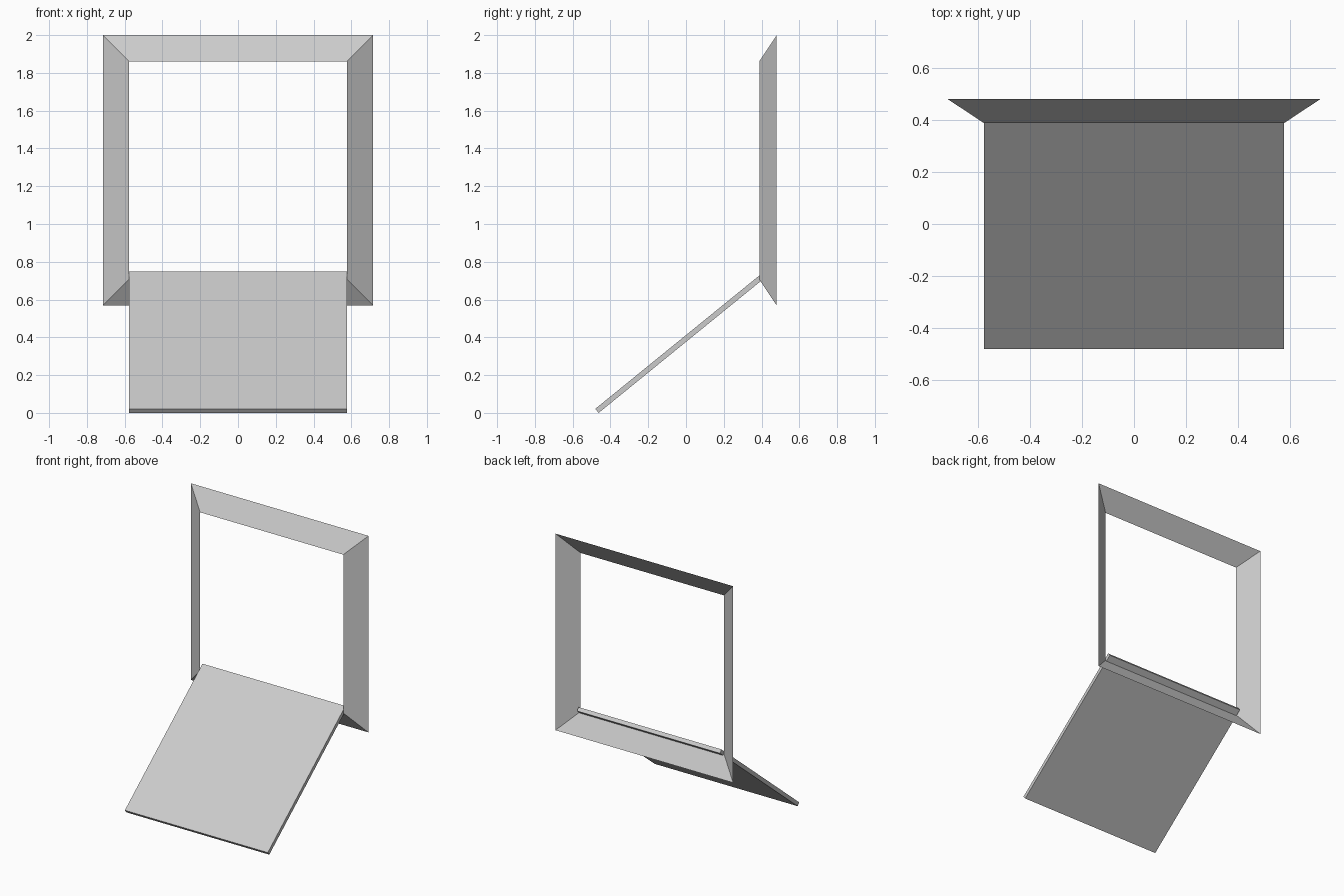
import bpy, bmesh
from math import radians, cos, sin
from mathutils import Matrix

if "Cube" in bpy.data.objects:
    bpy.data.objects.remove(bpy.data.objects["Cube"])

def finish(bm, name):
    mesh = bpy.data.meshes.new(name)
    bm.to_mesh(mesh)
    bm.free()
    obj = bpy.data.objects.new(name, mesh)
    bpy.context.collection.objects.link(obj)
    return obj

# Flared thin-sheet frame: small square in front, larger square behind
def square(bm, half, y, zc):
    return [bm.verts.new((sx * half, y, zc + sz * half))
            for sx, sz in ((-1, -1), (1, -1), (1, 1), (-1, 1))]

bm = bmesh.new()
inner = square(bm, 0.577, 0.388, 1.284)
outer = square(bm, 0.716, 0.48, 1.284)
for i in range(4):
    j = (i + 1) % 4
    bm.faces.new((inner[i], inner[j], outer[j], outer[i]))
finish(bm, "flared_frame")

# Thin square flap, hinged at the lower edge and sloping to the ground
size, thick, tilt = 1.152, 0.028, radians(39.1)
bm = bmesh.new()
bmesh.ops.create_cube(bm, size=1, matrix=Matrix.Diagonal((size, size, thick, 1)))
bmesh.ops.translate(bm, verts=bm.verts, vec=(0, size / 2, thick / 2))
bmesh.ops.rotate(bm, verts=bm.verts, matrix=Matrix.Rotation(tilt, 3, 'X'))
bmesh.ops.translate(bm, verts=bm.verts, vec=(0, -0.48 + thick * sin(tilt), 0))
finish(bm, "sloping_flap")
